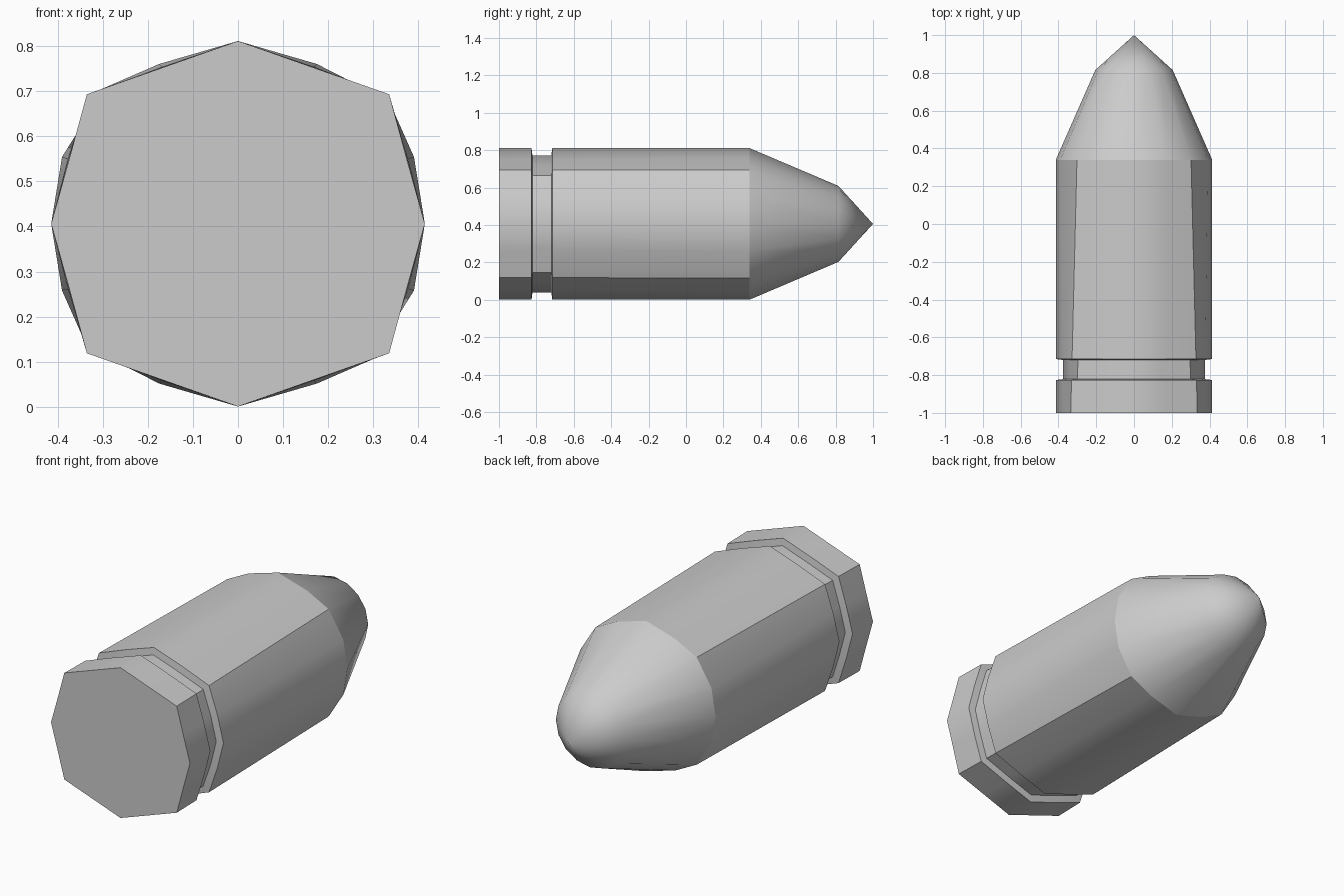
import bpy, bmesh, math

if "Cube" in bpy.data.objects:
    bpy.data.objects.remove(bpy.data.objects["Cube"])

CZ = 0.406

# Quarter cross-sections (x, z from the centre): octagonal back, rounder 16-sided shoulder
BACK = [(0, .405), (.1675, .346), (.335, .287), (.374, .1435), (.414, 0)]
SHOULDER = [(0, .405), (.175, .354), (.302, .289), (.39, .148), (.414, 0)]


def full_ring(quarter):
    half = quarter + [(x, -z) for x, z in reversed(quarter[:-1])]
    return half + [(-x, z) for x, z in reversed(half[1:-1])]


def section(y, scale):
    t = (y + 1) / 1.34
    return [((a + (c - a) * t) * scale, y, CZ + (b + (d - b) * t) * scale)
            for (a, b), (c, d) in zip(full_ring(BACK), full_ring(SHOULDER))]


def loft(name, rings, cap_start=False, tip=None):
    bm = bmesh.new()
    loops = [[bm.verts.new(p) for p in r] for r in rings]
    n = len(loops[0])
    for a, b in zip(loops, loops[1:]):
        for i in range(n):
            j = (i + 1) % n
            bm.faces.new((a[i], a[j], b[j], b[i]))
    if cap_start:
        bm.faces.new(loops[0][::-1])
    if tip:
        apex = bm.verts.new(tip)
        for i in range(n):
            bm.faces.new((loops[-1][i], loops[-1][(i + 1) % n], apex))
    # Make the shell consistent, then make sure its sides point away from the axis
    bmesh.ops.recalc_face_normals(bm, faces=bm.faces[:])
    bm.normal_update()
    bm.faces.ensure_lookup_table()
    side = bm.faces[0]
    c = side.calc_center_median()
    if side.normal.x * c.x + side.normal.z * (c.z - CZ) < 0:
        bmesh.ops.reverse_faces(bm, faces=bm.faces[:])
    me = bpy.data.meshes.new(name)
    bm.to_mesh(me)
    bm.free()
    ob = bpy.data.objects.new(name, me)
    bpy.context.collection.objects.link(ob)
    bpy.ops.object.select_all(action='DESELECT')
    ob.select_set(True)
    bpy.context.view_layer.objects.active = ob
    bpy.ops.object.shade_smooth_by_angle(angle=math.radians(39.7))
    return ob


# Casing: rim, groove and main barrel
loft("casing", [section(y, s) for y, s in
                [(-1, 1), (-.826, 1), (-.821, .905), (-.72, .905), (-.715, 1), (.34, 1)]],
     cap_start=True)

# Pointed nose
shoulder = section(.34, 1)
nose_ring = [(.205 * math.sin(i * math.pi / 8), .815, CZ + .203 * math.cos(i * math.pi / 8))
             for i in range(16)]
loft("nose", [shoulder, nose_ring], tip=(0, 1, CZ))
